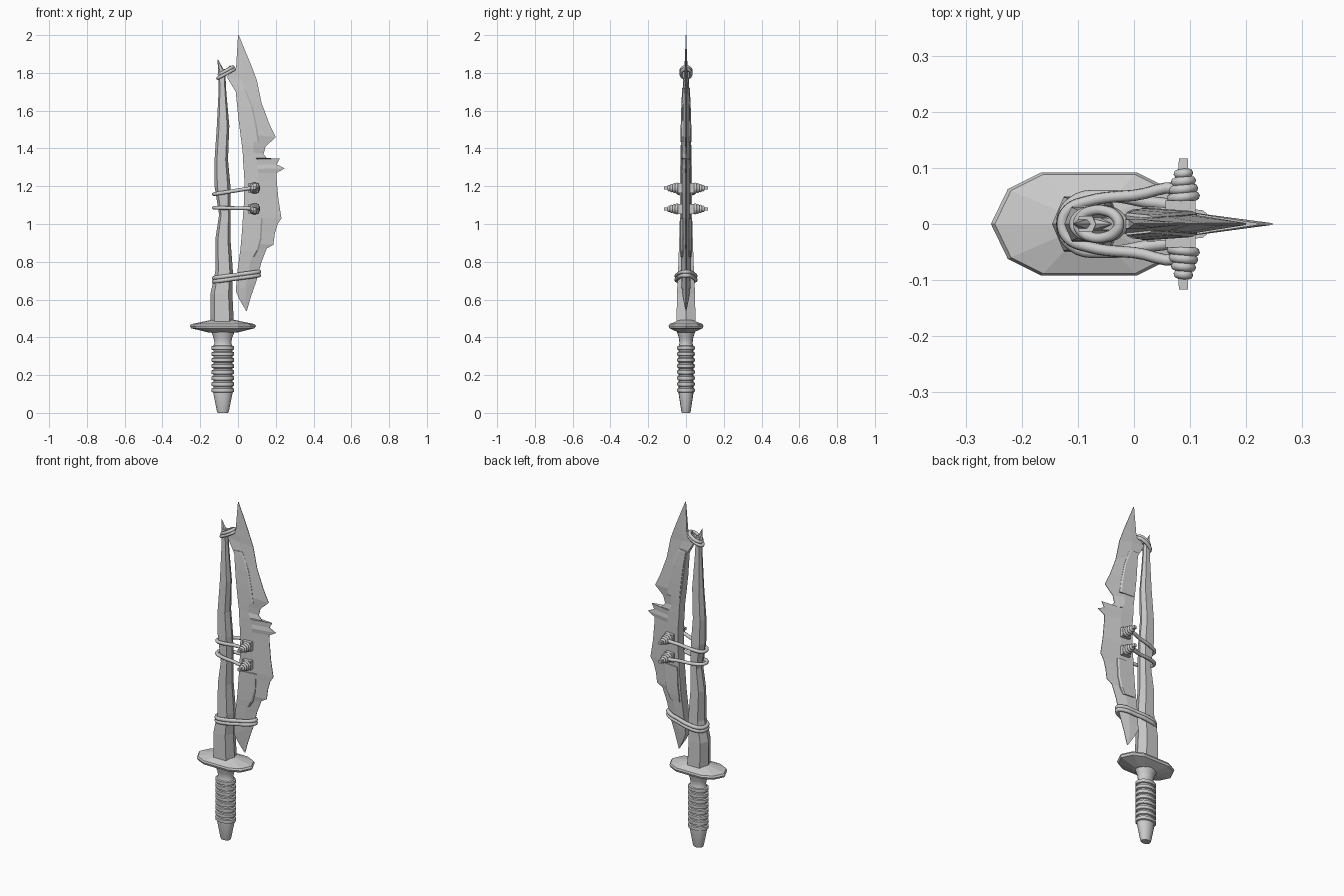
import bpy, bmesh, math
from mathutils import Vector

if "Cube" in bpy.data.objects:
    bpy.data.objects.remove(bpy.data.objects["Cube"])

grey = bpy.data.materials.new("light grey")
grey.use_nodes = True
grey.diffuse_color = (0.6, 0.6, 0.6, 1)
grey.node_tree.nodes["Principled BSDF"].inputs["Base Color"].default_value = (0.6, 0.6, 0.6, 1)


def loft(name, rings, smooth=None):
    """Skin a list of equal-length point rings and cap both ends."""
    bm = bmesh.new()
    rows = [[bm.verts.new(p) for p in ring] for ring in rings]
    n = len(rows[0])
    for a, b in zip(rows, rows[1:]):
        for i in range(n):
            j = (i + 1) % n
            bm.faces.new((a[i], a[j], b[j], b[i]))
    bm.faces.new(rows[0][::-1])
    bm.faces.new(rows[-1])
    bmesh.ops.recalc_face_normals(bm, faces=bm.faces)
    mesh = bpy.data.meshes.new(name)
    bm.to_mesh(mesh)
    bm.free()
    ob = bpy.data.objects.new(name, mesh)
    bpy.context.collection.objects.link(ob)
    mesh.materials.append(grey)
    if smooth:
        mesh.shade_smooth()
        bpy.context.view_layer.objects.active = ob
        bpy.ops.object.select_all(action='DESELECT')
        ob.select_set(True)
        bpy.ops.object.shade_smooth_by_angle(angle=math.radians(smooth))
    return ob


def rope(name, points, radius):
    """Closed smooth cord through the points."""
    cu = bpy.data.curves.new(name, 'CURVE')
    cu.dimensions = '3D'
    cu.bevel_depth = radius
    cu.bevel_resolution = 2
    cu.resolution_u = 5
    sp = cu.splines.new('BEZIER')
    sp.bezier_points.add(len(points) - 1)
    for bp, p in zip(sp.bezier_points, points):
        bp.co = p
        bp.handle_left_type = bp.handle_right_type = 'AUTO'
    sp.use_cyclic_u = True
    cu.materials.append(grey)
    ob = bpy.data.objects.new(name, cu)
    bpy.context.collection.objects.link(ob)
    bpy.ops.object.select_all(action='DESELECT')
    bpy.context.view_layer.objects.active = ob
    ob.select_set(True)
    bpy.ops.object.convert(target='MESH')


def circle(n, rx, ry):
    return [(rx * math.cos(2 * math.pi * i / n), ry * math.sin(2 * math.pi * i / n)) for i in range(n)]


# Ribbed handle with tapered pommel
AXIS = -0.08
profile = [(0.028, 0), (0.032, 0.01), (0.05, 0.1)]
for k in range(8):
    z = 0.108 + k * 0.032
    profile += [(0.05, z), (0.059, z + 0.003), (0.06, z + 0.012), (0.059, z + 0.021), (0.05, z + 0.024)]
profile += [(0.044, 0.37), (0.05, 0.4), (0.062, 0.43), (0.066, 0.45)]
loft("handle", [[(AXIS + x, y, z) for x, y in circle(16, r, r * 0.78)] for r, z in profile], 40)

# Faceted guard
quarter = [(0.175, 0), (0.145, 0.062), (0.085, 0.092)]
half = quarter + [(-x, y) for x, y in quarter[::-1]]
outline = half + [(x, -y) for x, y in half[-2:0:-1]]
loft("guard", [[(AXIS + x * s, y * s, z) for x, y in outline]
               for s, z in [(0.42, 0.425), (0.96, 0.448), (1, 0.46), (0.96, 0.47), (0.35, 0.492)]])

# Crooked shaft: left x, right x, half depth, z
shaft = [(-0.145, -0.022, 0.05, 0.48), (-0.146, -0.03, 0.048, 0.63), (-0.12, -0.027, 0.042, 0.75),
         (-0.12, -0.04, 0.036, 0.92), (-0.1, -0.04, 0.032, 1.05), (-0.124, -0.04, 0.032, 1.2),
         (-0.124, -0.053, 0.03, 1.34), (-0.112, -0.046, 0.025, 1.52), (-0.103, -0.062, 0.018, 1.7),
         (-0.104, -0.068, 0.014, 1.82)]
hexagon = [(-1, 0), (-0.65, 1), (0.65, 1), (1, 0), (0.65, -1), (-0.65, -1)]
loft("shaft", [[((a + b) / 2 + u * (b - a) / 2, v * d, z) for u, v in hexagon] for a, b, d, z in shaft])

# Splintered shaft tip
for name, base, tip in [("splinter_tall", (-0.086, 1.8), (-0.107, 1.872)),
                        ("splinter_short", (-0.07, 1.8), (-0.04, 1.84))]:
    loft(name, [[(base[0] + x, y, base[1]) for x, y in circle(6, 0.02, 0.013)],
                [(tip[0] + x, y, tip[1]) for x, y in circle(6, 0.001, 0.001)]])

# Jagged blade: spine x, z, edge x, z, half thickness
blade_rows = [(0.043, 0.54, 0.047, 0.54, 0.002), (0.008, 0.6, 0.07, 0.62, 0.015),
              (-0.012, 0.645, 0.098, 0.7, 0.022), (-0.002, 0.76, 0.125, 0.8, 0.026),
              (0.012, 0.86, 0.152, 0.87, 0.027), (0.016, 0.9, 0.187, 0.89, 0.027),
              (0.02, 0.95, 0.195, 0.95, 0.027), (0.024, 1.0, 0.21, 1.0, 0.027),
              (0.026, 1.04, 0.23, 1.03, 0.027), (0.032, 1.12, 0.214, 1.13, 0.027),
              (0.034, 1.22, 0.205, 1.23, 0.027), (0.032, 1.27, 0.204, 1.27, 0.027),
              (0.03, 1.29, 0.247, 1.295, 0.027), (0.028, 1.315, 0.205, 1.315, 0.027),
              (0.027, 1.34, 0.222, 1.347, 0.027), (0.026, 1.36, 0.16, 1.34, 0.027),
              (0.024, 1.39, 0.135, 1.37, 0.027), (0.02, 1.42, 0.146, 1.41, 0.027),
              (0.012, 1.48, 0.2, 1.46, 0.026), (0.002, 1.56, 0.166, 1.53, 0.024),
              (-0.012, 1.7, 0.125, 1.64, 0.018), (-0.06, 1.78, 0.1, 1.76, 0.011),
              (-0.035, 1.81, 0.085, 1.8, 0.01), (-0.01, 1.83, 0.07, 1.84, 0.008),
              (0.0, 1.998, 0.004, 2.0, 0.001)]


def blade_ring(row):
    sx, sz, ex, ez, t = row
    f = min(0.5, 0.075 / (ex - sx))
    mx, mz = sx + (ex - sx) * f, sz + (ez - sz) * f
    return [(sx, -t, sz), (mx, -t * 0.75, mz), (ex, -0.0015, ez),
            (ex, 0.0015, ez), (mx, t * 0.75, mz), (sx, t, sz)]


loft("blade", [blade_ring(r) for r in blade_rows])

# Raised side plates on the blade: spine x, edge x, z, half thickness
plates = {"upper_plate": [(0.022, 0.112, 1.435, 0.029), (0.014, 0.1, 1.52, 0.028),
                          (0.003, 0.078, 1.62, 0.025), (-0.01, 0.045, 1.705, 0.021),
                          (-0.014, 0.034, 1.72, 0.02)],
          "lower_plate": [(0.022, 0.088, 0.825, 0.03), (0.024, 0.108, 0.86, 0.031),
                          (0.032, 0.124, 0.92, 0.031), (0.036, 0.13, 1.03, 0.031)]}
for name, rows in plates.items():
    ob = loft(name, [[(a, -t, z), (b - 0.008, -t * 0.8, z), (b, -t * 0.6, z),
                      (b, t * 0.6, z), (b - 0.008, t * 0.8, z), (a, t, z)] for a, b, z, t in rows])

# Cord lashings running from the pegs around the shaft
for name, z_peg, z_shaft in [("upper_lashing", 1.193, 1.158), ("lower_lashing", 1.082, 1.086)]:
    side = [(0.09, 0.055), (0.0, 0.051), (-0.085, 0.04), (-0.118, 0.025)]
    path = side + [(-0.128, 0)] + [(x, -y) for x, y in side[::-1]]
    path += [(0.095, -0.02), (0.095, 0.02)]
    rope(name, [(x, y, z_shaft + (z_peg - z_shaft) * (x + 0.128) / 0.218) for x, y in path], 0.01)

# Double binding at the blade foot
for k in range(2):
    side = [(0.085, 0.026), (0.02, 0.04), (-0.05, 0.05), (-0.11, 0.038)]
    path = [(0.112, 0)] + side + [(-0.128, 0)] + [(x, -y) for x, y in side[::-1]]
    rope("foot_binding_%d" % (k + 1),
         [(x, y, 0.695 + k * 0.019 + 0.033 * (x + 0.128) / 0.24) for x, y in path], 0.011)

# Double binding at the top
for k in range(2):
    path = circle(10, 0.043 - k * 0.007, 0.025)
    rope("top_binding_%d" % (k + 1),
         [(-0.063 + x, y, 1.796 + k * 0.016 + x * 0.55) for x, y in path], 0.0095)

# Square pegs wound with tapering coils, on both faces
for level, zc in [("upper", 1.19), ("lower", 1.08)]:
    for face, s in [("front", -1), ("back", 1)]:
        tag = level + "_" + face
        square = [(-1, -1), (1, -1), (1, 1), (-1, 1)]
        loft(tag + "_pad", [[(0.083 + u * 0.027, s * y, zc + v * 0.026) for u, v in square]
                            for y in (0.01, 0.042)])
        loft(tag + "_peg", [[(0.088 + u * r, s * y, zc + v * r) for u, v in square]
                            for r, y in [(0.016, 0.03), (0.009, 0.09), (0.008, 0.117)]])
        for k, r in enumerate((0.021, 0.018, 0.014, 0.009)):
            rope("%s_coil_%d" % (tag, k + 1),
                 [(0.088 + x, s * (0.048 + k * 0.014 + x * 0.1), zc + z) for x, z in circle(8, r, r)], 0.0085)
